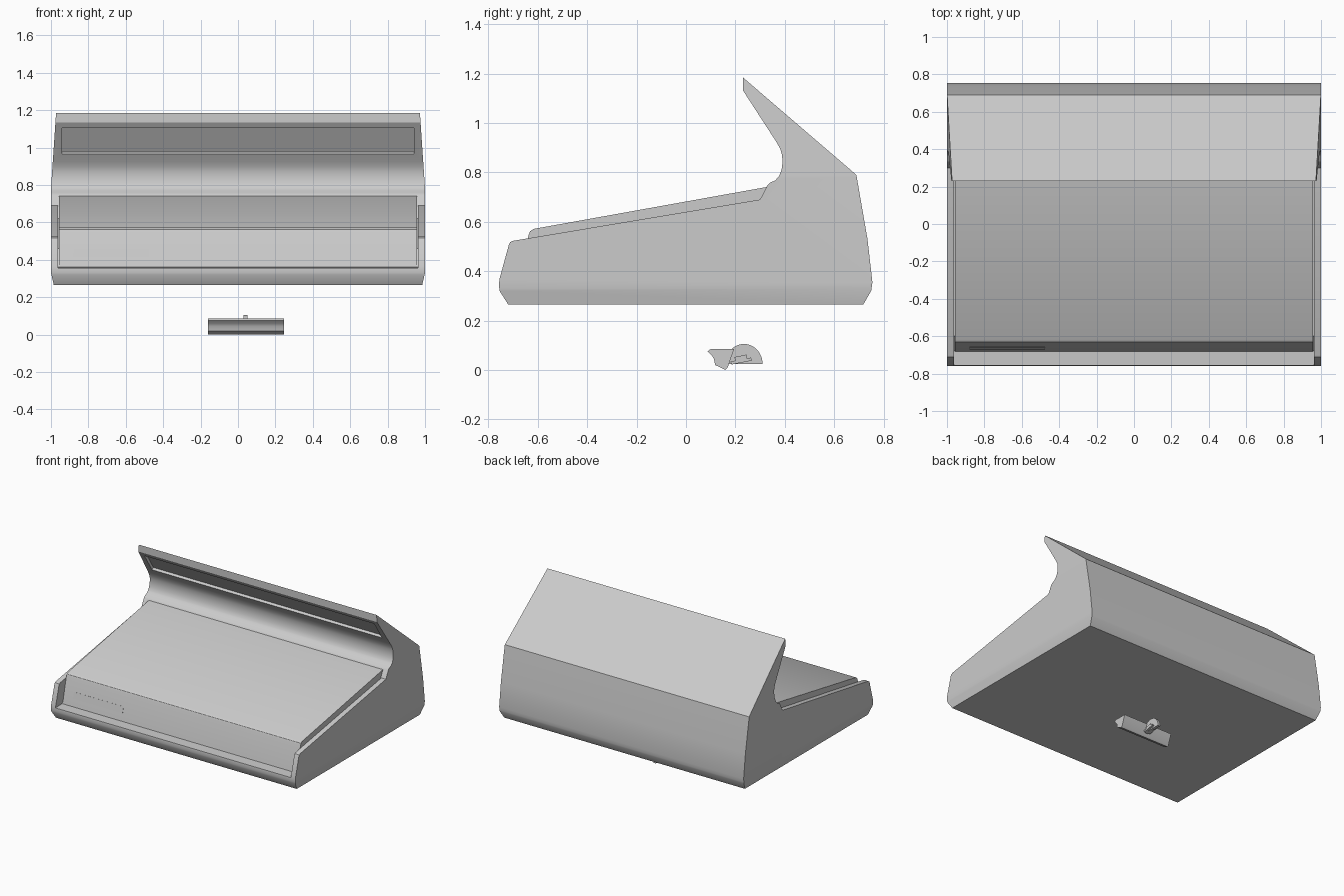
import bpy, bmesh, math
from mathutils import Vector

cube = bpy.data.objects.get("Cube")
if cube:
    bpy.data.objects.remove(cube, do_unlink=True)

grey = bpy.data.materials.new("neutral_grey")
grey.use_nodes = True
colour = (0.6, 0.6, 0.6, 1)
grey.diffuse_color = colour
grey.node_tree.nodes["Principled BSDF"].inputs["Base Color"].default_value = colour


def prism(name, profile, x0, x1, shape=None):
    """Extrude a (y, z) outline along x; shape edits the mesh before it is stored."""
    bm = bmesh.new()
    face = bm.faces.new([bm.verts.new((x0, y, z)) for y, z in profile])
    out = bmesh.ops.extrude_face_region(bm, geom=[face])
    verts = [g for g in out["geom"] if isinstance(g, bmesh.types.BMVert)]
    bmesh.ops.translate(bm, vec=(x1 - x0, 0, 0), verts=verts)
    if shape:
        shape(bm)
    bmesh.ops.recalc_face_normals(bm, faces=bm.faces)
    mesh = bpy.data.meshes.new(name)
    bm.to_mesh(mesh)
    bm.free()
    mesh.materials.append(grey)
    ob = bpy.data.objects.new(name, mesh)
    bpy.context.collection.objects.link(ob)
    return ob


def activate(ob):
    bpy.ops.object.select_all(action='DESELECT')
    ob.select_set(True)
    bpy.context.view_layer.objects.active = ob


def cut(ob, cutter):
    cutter.hide_render = True
    mod = ob.modifiers.new("cut", 'BOOLEAN')
    mod.operation = 'DIFFERENCE'
    mod.solver = 'EXACT'
    mod.object = cutter
    activate(ob)
    bpy.ops.object.modifier_apply(modifier=mod.name)
    bpy.data.objects.remove(cutter, do_unlink=True)


def smooth(ob, degrees=28):
    activate(ob)
    bpy.ops.object.shade_smooth_by_angle(angle=math.radians(degrees))


def taper_sides(bm):
    # chamfer the lower sides and lean the hood sides inward
    low, high = 0.33, 0.78
    for level in (low, high):
        bmesh.ops.bisect_plane(bm, geom=bm.verts[:] + bm.edges[:] + bm.faces[:],
                               plane_co=(0, 0, level), plane_no=(0, 0, 1))
    for v in bm.verts:
        if v.co.z < low:
            v.co.x *= 1 - 0.015 * (low - v.co.z) / 0.065
        elif v.co.z > high:
            v.co.x *= 1 - 0.027 * (v.co.z - high) / 0.4


# Housing: side walls, base, back and overhanging hood
cove = [(0.30, 0.69), (0.328, 0.745), (0.338, 0.757), (0.362, 0.768), (0.377, 0.785),
        (0.387, 0.81), (0.391, 0.84), (0.389, 0.87), (0.382, 0.895), (0.365, 0.925)]
housing = prism("housing", [
    (-0.72, 0.265), (-0.755, 0.32), (-0.758, 0.345), (-0.755, 0.37), (-0.718, 0.505),
    (-0.712, 0.517), (-0.70, 0.523)] + cove + [
    (0.23, 1.133), (0.23, 1.185), (0.69, 0.79), (0.735, 0.53),
    (0.755, 0.355), (0.75, 0.32), (0.718, 0.265)], -1, 1, taper_sides)

# Trough between the side walls
cut(housing, prism("trough_cutter", [
    (-0.9, 0.35), (-0.68, 0.36), (-0.60, 0.46), (0.28, 0.62), (0.30, 0.69),
    (0.30, 0.72), (-0.9, 0.72)], -0.963, 0.963))

# Recessed panel beneath the hood
low, high = Vector((0.338, 0.966)), Vector((0.249, 1.104))
inward = Vector((0.84, 0.55))
cut(housing, prism("hood_cutter", [
    low - inward * 0.05, high - inward * 0.05,
    high + inward * 0.02, low + inward * 0.02], -0.94, 0.94))
smooth(housing)

# Sloping lid with its front face
lid = prism("lid", [
    (-0.682, 0.355), (-0.638, 0.545), (-0.632, 0.561), (-0.618, 0.571),
    (0.328, 0.741), (0.30, 0.685), (0.27, 0.60), (-0.60, 0.44)], -0.958, 0.958)
smooth(lid)

# Thin plate on the lid front
front_plate = prism("front_plate", [
    (-0.670, 0.415), (-0.6595, 0.46), (-0.656, 0.459), (-0.666, 0.414)], -0.88, -0.475)

# Small handle bar below the base
handle_bar = prism("handle_bar", [
    (0.087, 0.075), (0.10, 0.085), (0.195, 0.085), (0.168, 0.008), (0.16, 0.0),
    (0.118, 0.02), (0.113, 0.045), (0.105, 0.058)], -0.16, 0.245)
smooth(handle_bar)

# Half disc behind the bar, with its pivot blocks
arc = [(0.235 + 0.075 * math.cos(math.pi * i / 20), 0.025 + 0.08 * math.sin(math.pi * i / 20))
       for i in range(21)]
half_disc = prism("half_disc", arc, 0.03, 0.05)
smooth(half_disc)
pivot_block = prism("pivot_block", [
    (0.185, 0.022), (0.18, 0.034), (0.262, 0.05), (0.268, 0.038)], 0.015, 0.065)
pivot_cap = prism("pivot_cap", [
    (0.20, 0.038), (0.196, 0.052), (0.244, 0.062), (0.248, 0.047)], 0.02, 0.06)
